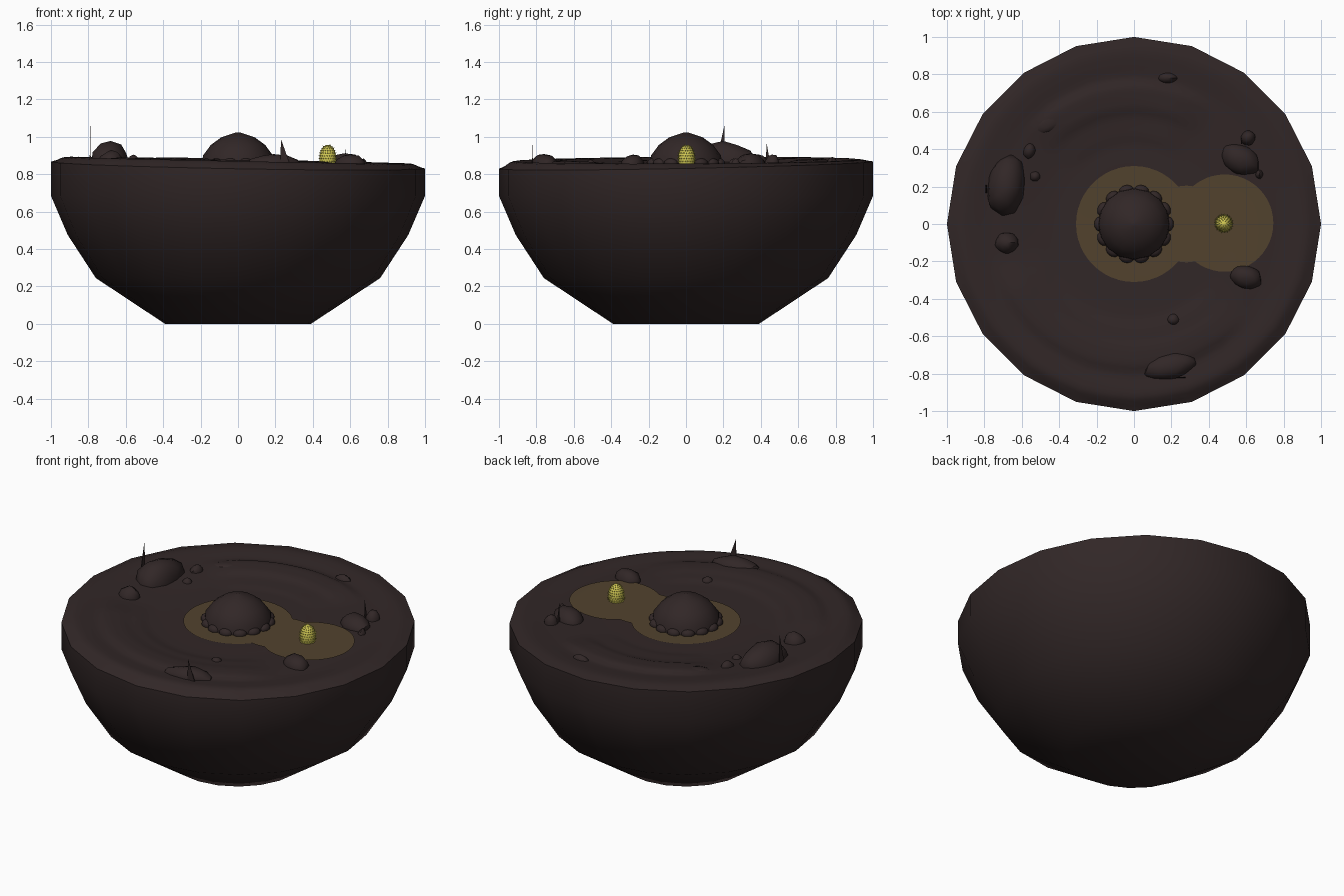
import bpy, bmesh, math, random
from mathutils import Vector, Matrix, noise

if "Cube" in bpy.data.objects:
    bpy.data.objects.remove(bpy.data.objects["Cube"])
random.seed(4)


def mat(name, c):
    m = bpy.data.materials.new(name)
    m.diffuse_color = (*c, 1)
    m.use_nodes = True
    m.node_tree.nodes["Principled BSDF"].inputs["Base Color"].default_value = m.diffuse_color
    return m


SOIL = mat("dark soil", (0.031, 0.020, 0.020))
GOLD = mat("dull gold ground", (0.084, 0.055, 0.027))
YELLOW = mat("egg yellow", (0.66, 0.60, 0.09))


def finish(name, bm, m, angle=40):
    bmesh.ops.recalc_face_normals(bm, faces=bm.faces)
    me = bpy.data.meshes.new(name)
    bm.to_mesh(me)
    bm.free()
    ob = bpy.data.objects.new(name, me)
    bpy.context.collection.objects.link(ob)
    me.materials.append(m)
    bpy.ops.object.select_all(action='DESELECT')
    ob.select_set(True)
    bpy.context.view_layer.objects.active = ob
    bpy.ops.object.shade_smooth_by_angle(angle=math.radians(angle))
    return ob


def rings_mesh(rings, cap_start=False, cap_end=False):
    """Join closed rings of points with quads."""
    bm = bmesh.new()
    vs = [[bm.verts.new(p) for p in ring] for ring in rings]
    n = len(vs[0])
    for a, b in zip(vs, vs[1:]):
        for i in range(n):
            j = (i + 1) % n
            bm.faces.new((a[i], a[j], b[j], b[i]))
    if cap_start:
        bm.faces.new(vs[0])
    if cap_end:
        bm.faces.new(vs[-1])
    return bm


def ramp(x, pts):
    for (x0, y0), (x1, y1) in zip(pts, pts[1:]):
        if x <= x1:
            t = max(0, (x - x0) / (x1 - x0))
            return y0 + (y1 - y0) * t * t * (3 - 2 * t)
    return pts[-1][1]


def sector(a, lo, hi):
    """1 inside an angle range in degrees, fading out at its ends."""
    return max(0, min(1, (a - lo) / 15, (hi - a) / 15))


def rim(t):
    return 0.849 - 0.016 * math.cos(t) + 0.02 * math.sin(t)


def ground(x, y):
    r, t = math.hypot(x, y), math.atan2(y, x)
    a = math.degrees(t) % 360
    tilt = -0.018 * math.cos(t) + 0.005 * math.sin(t)
    z = ramp(r, [(0, .845), (.42, .848), (.75, .862), (.92, .875), (1, .849)])
    z += tilt * ramp(r, [(.4, 0), (.92, 1)])
    z += 0.015 * math.sin(t) * ramp(r, [(.92, 0), (1, 1)])
    # raised curved banks on the near and far sides
    south = ramp(r, [(.5, 0), (.57, .010), (.60, .010), (.68, .018), (.75, .018), (.81, 0)])
    north = ramp(r, [(.42, 0), (.48, .007), (.57, .007), (.63, .019), (.73, .019), (.78, 0)])
    return z + south * sector(a, 195, 322) + north * sector(a, 55, 140)


# bowl body
N = 20
angs = [math.tau * i / N for i in range(N)]
rings = [[(r * math.cos(t), r * math.sin(t), z) for t in angs]
         for r, z in [(.39, 0), (.76, .245), (.91, .475), (1, .685)]]
rings.append([(math.cos(t), math.sin(t), ground(math.cos(t), math.sin(t))) for t in angs])
finish("bowl", rings_mesh(rings, cap_start=True), SOIL, 50)

# terrain filling the bowl
K = 5
rings = []
for k in range(1, 41):
    ring = []
    for i in range(N):
        p, q = angs[i], angs[i] + math.tau / N
        for s in range(K):
            f = s / K
            x = (math.cos(p) * (1 - f) + math.cos(q) * f) * k / 40
            y = (math.sin(p) * (1 - f) + math.sin(q) * f) * k / 40
            if k == 40:   # follow the straight bowl edge
                z = ground(math.cos(p), math.sin(p)) * (1 - f) + ground(math.cos(q), math.sin(q)) * f
            else:
                z = ground(x, y)
            ring.append((x, y, z))
    rings.append(ring)
finish("terrain", rings_mesh(rings, cap_start=True), SOIL, 50)

# golden ground patch: two discs and a neck
for i, (cx, cy, R, lift) in enumerate([(0, 0, .31, .006), (.485, .005, .26, .0064), (.28, 0, .205, .0068)]):
    rings = []
    for k in range(1, 15):
        pts = [(cx + R * k / 14 * math.cos(math.tau * j / 48),
                cy + R * k / 14 * math.sin(math.tau * j / 48)) for j in range(48)]
        rings.append([(x, y, ground(x, y) + lift) for x, y in pts])
    finish(f"gold_patch_{i}", rings_mesh(rings, cap_start=True), GOLD)

# central dome with a ring of nubs at its foot
dome = [[(r * math.cos(math.tau * i / 16), r * math.sin(math.tau * i / 16), z) for i in range(16)]
        for r, z in [(.195, .84), (.187, .90), (.145, .957), (.09, .997), (.012, 1.023)]]
finish("dome", rings_mesh(dome, cap_end=True), SOIL, 50)
bm = bmesh.new()
for i in range(14):
    t = math.tau * i / 14
    M = Matrix.Translation((.183 * math.cos(t), .183 * math.sin(t), .858)) @ Matrix.Rotation(t, 4, 'Z') \
        @ Matrix.Diagonal((.03, .04, .028, 1))
    bmesh.ops.create_icosphere(bm, subdivisions=2, radius=1, matrix=M)
finish("dome_foot_nubs", bm, SOIL)

# bristly egg
bm = bmesh.new()
EX, EY, EZ = .48, .003, .885
bmesh.ops.create_uvsphere(bm, u_segments=20, v_segments=12, radius=1,
                          matrix=Matrix.Translation((EX, EY, EZ)) @ Matrix.Diagonal((.045, .045, .072, 1)))
for row in range(9):
    lat = math.radians(-25 + row * 12)
    count = max(5, int(22 * math.cos(lat)))
    for i in range(count):
        t = math.tau * (i + .5 * (row % 2)) / count
        d = Vector((math.cos(lat) * math.cos(t), math.cos(lat) * math.sin(t), math.sin(lat)))
        p = Vector((EX + .046 * d.x, EY + .046 * d.y, EZ + .072 * d.z))
        M = Matrix.Translation(p) @ d.to_track_quat('Z', 'Y').to_matrix().to_4x4()
        bmesh.ops.create_cone(bm, segments=4, radius1=.005, radius2=0, depth=.014, matrix=M)
finish("bristly_egg", bm, YELLOW)

# boulders: x, y, half sizes, turn in degrees, top height
rocks = [(-.68, .20, .105, .165, -8, .978), (-.56, .39, .033, .045, -15, .905),
         (-.53, .255, .03, .03, 0, .885), (-.68, -.10, .065, .06, 0, .93),
         (.57, .345, .115, .08, -25, .912), (.61, .46, .042, .042, 0, .905),
         (.67, .265, .022, .026, 0, .885), (.60, -.285, .088, .065, -15, .905),
         (.21, -.51, .035, .03, 0, .88), (.19, -.76, .145, .07, 12, .908),
         (.18, .78, .055, .03, 0, .893), (-.45, .545, .085, .045, 35, .888)]
for i, (x, y, a, b, turn, top) in enumerate(rocks):
    bm = bmesh.new()
    bmesh.ops.create_icosphere(bm, subdivisions=2, radius=1)
    for v in bm.verts:
        v.co *= 1 + .16 * noise.noise(v.co * 1.3 + Vector((i * 3.7, 0, 0)))
    zmax = max(v.co.z for v in bm.verts)
    base = ground(x, y) - .012
    M = Matrix.Translation((x, y, base)) @ Matrix.Rotation(math.radians(turn), 4, 'Z') \
        @ Matrix.Diagonal((a, b, (top - base) / zmax, 1))
    bmesh.ops.transform(bm, matrix=M, verts=bm.verts)
    bmesh.ops.bisect_plane(bm, geom=bm.verts[:] + bm.edges[:] + bm.faces[:],
                           plane_co=(0, 0, base - .02), plane_no=(0, 0, 1), clear_inner=True)
    finish(f"rock_{i}", bm, SOIL)

# thin upright shards: two foot points and a tip
for i, (p, q, tip) in enumerate([((-.79, .165, .88), (-.79, .208, .88), (-.79, .205, 1.06)),
                                 ((.225, -.82, .84), (.283, -.82, .84), (.23, -.82, .987)),
                                 ((.575, .428, .86), (.575, .45, .86), (.575, .43, .972))]):
    p, q, tip = Vector(p), Vector(q), Vector(tip)
    n = (q - p).cross(Vector((0, 0, 1))).normalized() * .003
    bm = bmesh.new()
    a, b, c, d, e = [bm.verts.new(v) for v in (p + n, q + n, q - n, p - n, tip)]
    bm.faces.new((a, b, c, d))
    for u, v in ((a, b), (b, c), (c, d), (d, a)):
        bm.faces.new((u, v, e))
    finish(f"shard_{i}", bm, SOIL, 20)
